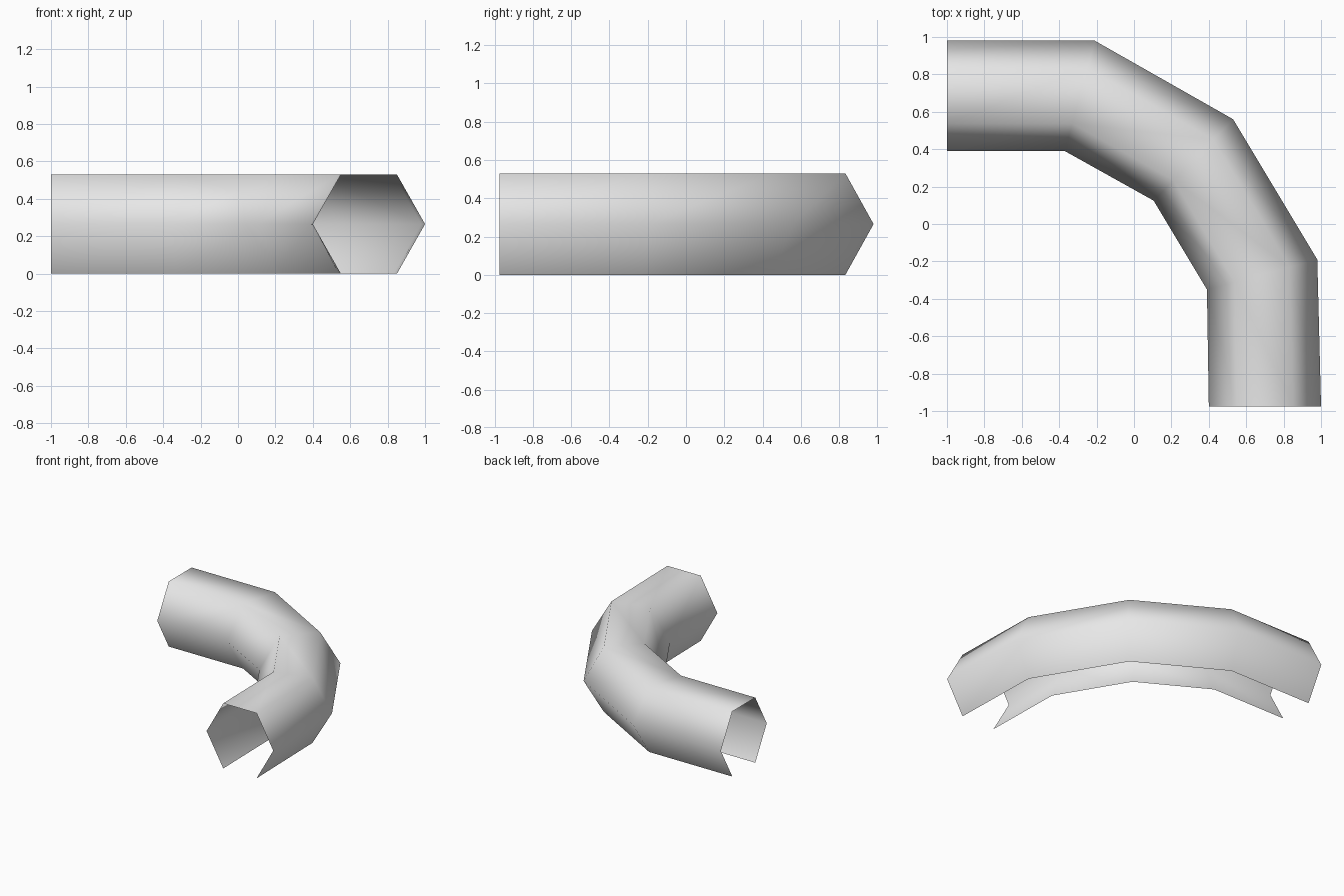
import bpy, bmesh
from mathutils import Vector

cube = bpy.data.objects.get("Cube")
if cube:
    bpy.data.objects.remove(cube)

HEIGHT = 0.53

# Plan of the bend: inner and outer corner of each ring
RINGS = [
    ((-1.0, 0.39), (-1.0, 0.98)),
    ((-0.37, 0.39), (-0.21, 0.98)),
    ((0.105, 0.125), (0.53, 0.56)),
    ((0.39, -0.35), (0.98, -0.19)),
    ((0.40, -0.975), (1.0, -0.975)),
]

# Hexagonal section, open underneath: (share of width, share of height)
SECTION = [(0.25, 0), (0, 0.5), (0.25, 1), (0.75, 1), (1, 0.5), (0.75, 0)]

grey = bpy.data.materials.new("light_grey")
grey.use_nodes = True
colour = (0.8, 0.8, 0.8, 1)
grey.diffuse_color = colour
grey.node_tree.nodes["Principled BSDF"].inputs["Base Color"].default_value = colour


def ring_verts(bm, inner, outer):
    """Place the section across one ring of the bend."""
    a, b = Vector(inner), Vector(outer)
    return [bm.verts.new((*a.lerp(b, w), h * HEIGHT)) for w, h in SECTION]


# Curved tube shell, with open ends and no floor, faces turned outward
bm = bmesh.new()
rings = [ring_verts(bm, *r) for r in RINGS]
for r0, r1 in zip(rings, rings[1:]):
    for i in range(len(SECTION) - 1):
        face = bm.faces.new((r0[i], r1[i], r1[i + 1], r0[i + 1]))
        face.smooth = True

mesh = bpy.data.meshes.new("curved_tube")
bm.to_mesh(mesh)
bm.free()
mesh.materials.append(grey)
tube = bpy.data.objects.new("curved_tube", mesh)
bpy.context.collection.objects.link(tube)
